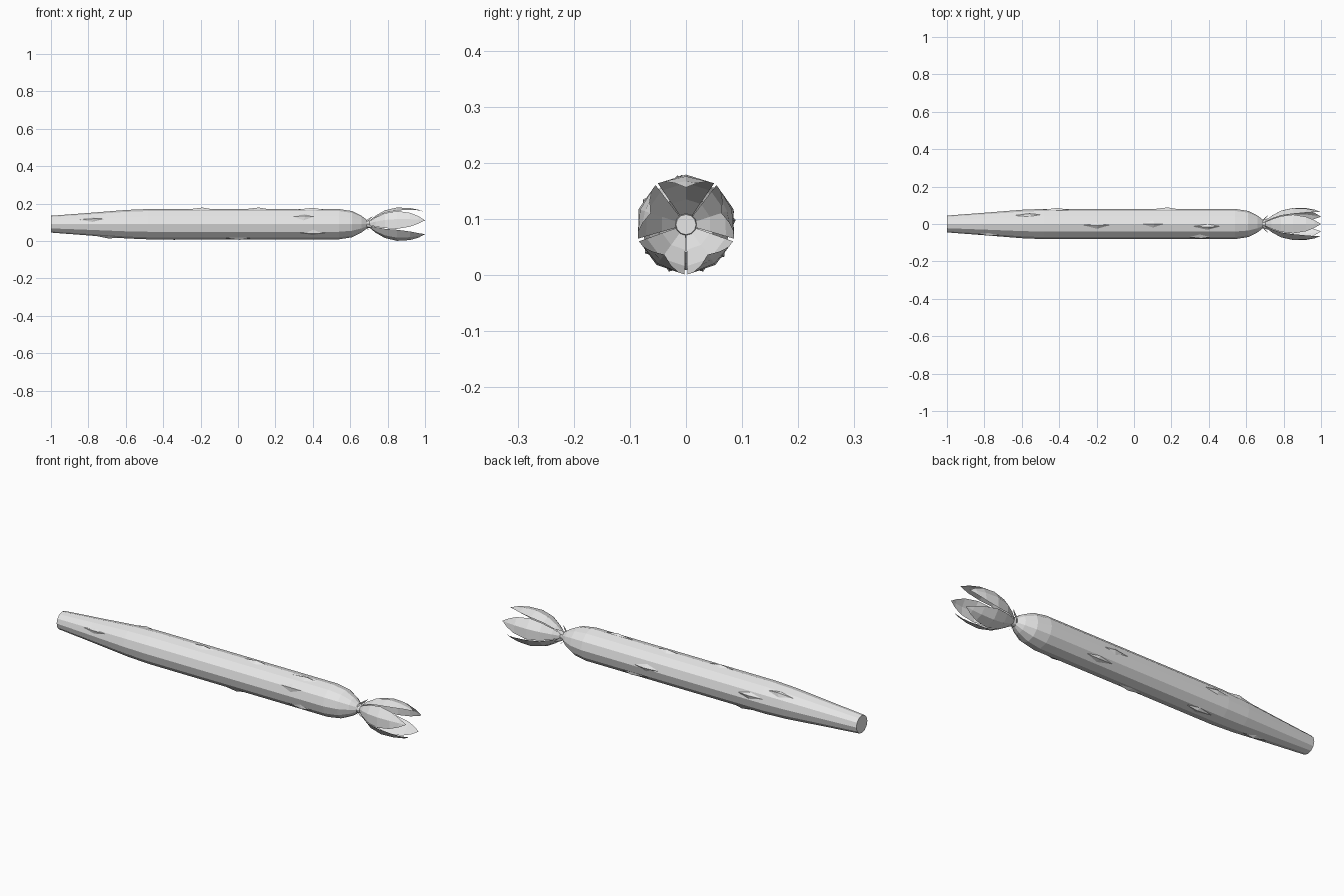
import bpy, bmesh, math

if "Cube" in bpy.data.objects:
    bpy.data.objects.remove(bpy.data.objects["Cube"])

CZ = 0.09  # height of the long axis

grey = bpy.data.materials.new("plain grey")
grey.diffuse_color = (0.8, 0.8, 0.8, 1)
grey.use_nodes = True
grey.node_tree.nodes["Principled BSDF"].inputs["Base Color"].default_value = grey.diffuse_color


def ring_point(x, r, a):
    """Point at distance r from the long axis, angle a measured from +y towards +z."""
    return (x, r * math.cos(a), CZ + r * math.sin(a))


def finish(name, bm):
    bmesh.ops.recalc_face_normals(bm, faces=bm.faces)
    me = bpy.data.meshes.new(name)
    bm.to_mesh(me)
    bm.free()
    me.materials.append(grey)
    ob = bpy.data.objects.new(name, me)
    bpy.context.collection.objects.link(ob)


def body_radius(x):
    for (x0, r0), (x1, r1) in zip(PROFILE, PROFILE[1:]):
        if x0 <= x <= x1:
            return r0 + (r1 - r0) * (x - x0) / (x1 - x0)
    return PROFILE[-1][1]


# Stem: a faceted lathe along x with a flat cut end
PROFILE = [(-1, .045), (-.8, .06), (-.6, .076), (-.48, .081), (.54, .081),
           (.61, .070), (.66, .045), (.69, .022), (.71, .018)]
SIDES = 12
bm = bmesh.new()
rings = [[bm.verts.new(ring_point(x, r, 2 * math.pi * i / SIDES)) for i in range(SIDES)]
         for x, r in PROFILE]
for a, b in zip(rings, rings[1:]):
    for i in range(SIDES):
        j = (i + 1) % SIDES
        bm.faces.new((a[i], a[j], b[j], b[i]))
bm.faces.new(rings[0])
bm.faces.new(rings[-1])
finish("stem", bm)

# Scales: low pointed leaves lying against the stem (x, angle in degrees)
bm = bmesh.new()
for x, deg in [(-.78, 155), (-.57, 50), (-.42, 15), (-.2, 95), (.1, 90), (.17, 5), (.35, 150),
               (.39, 100), (-.7, 265), (-.35, 290), (.0, 250), (.25, 320), (.4, 215)]:
    a = math.radians(deg)
    def pt(dx, da, lift):
        return bm.verts.new(ring_point(x + dx, body_radius(x + dx) + lift, a + da))
    base, tip, peak = pt(-.09, 0, -.004), pt(.07, 0, -.002), pt(.01, 0, .008)
    left, right = pt(.0, .3, -.004), pt(.0, -.3, -.004)
    for f in ((base, left, peak), (base, peak, right), (left, tip, peak), (peak, tip, right)):
        bm.faces.new(f)
finish("stem_scales", bm)


def leaves(name, rows, count, start):
    """Ring of curved leaves; each row is (x, radius, half width in radians)."""
    bm = bmesh.new()
    for k in range(count):
        a = math.radians(start) + 2 * math.pi * k / count
        strips = [[bm.verts.new(ring_point(x, r, a + s * w)) for s in (-1, 0, 1)]
                  for x, r, w in rows]
        for p, q in zip(strips, strips[1:]):
            for i in (0, 1):
                bm.faces.new((p[i], p[i + 1], q[i + 1], q[i]))
    bmesh.ops.remove_doubles(bm, verts=bm.verts, dist=0.0005)
    finish(name, bm)


# Flower: cupped petals and small flared sepals at the neck
leaves("petals", [(.69, .008, .6), (.735, .045, .6), (.785, .074, .6), (.85, .089, .6),
                  (.92, .086, .47), (.965, .077, .27), (1.0, .066, 0)], 5, 90)
leaves("sepals", [(.685, .02, .4), (.70, .033, .3), (.72, .052, 0)], 5, 54)
